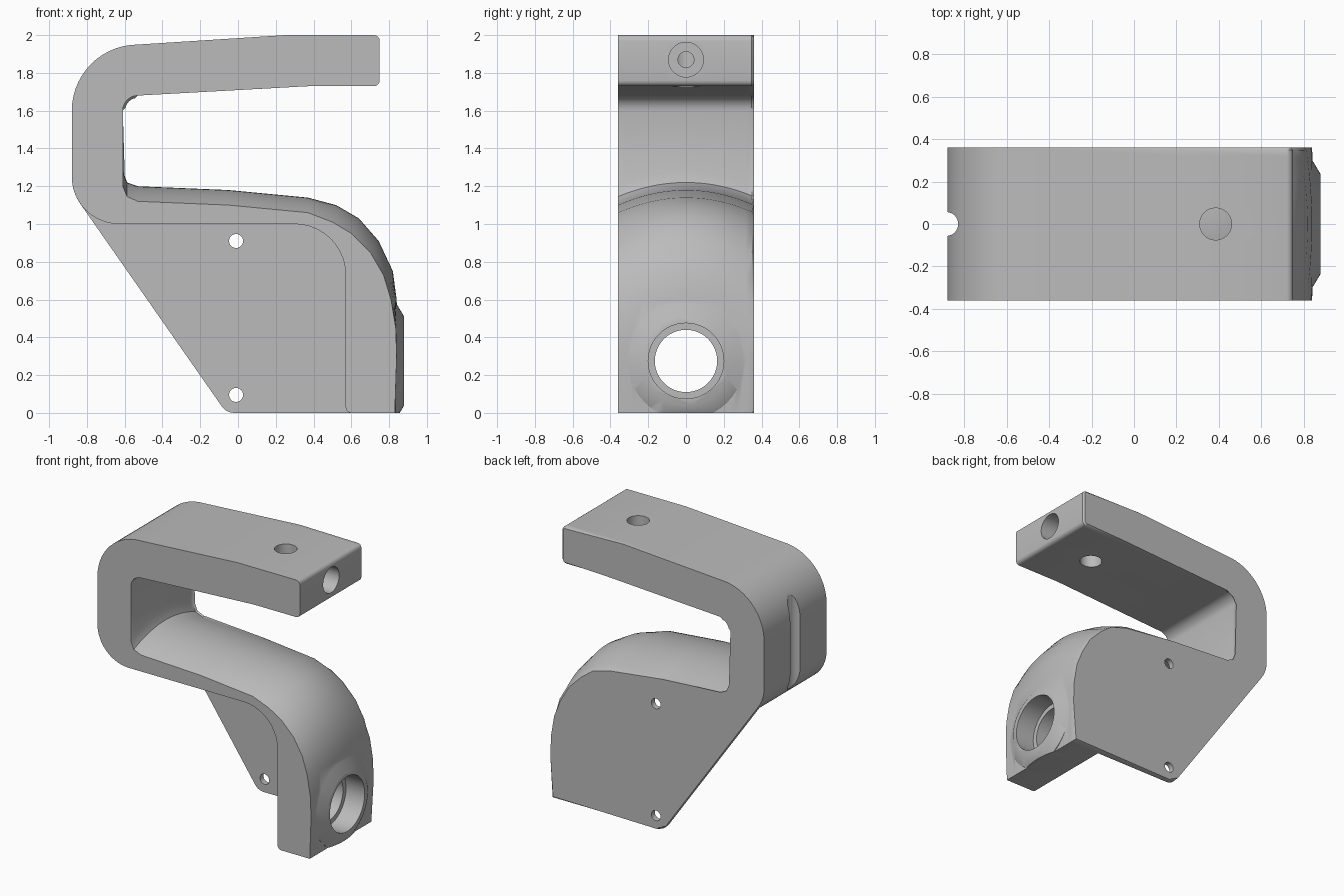
import bpy, bmesh
from math import sin, cos, radians
from mathutils import Matrix, Vector

default = bpy.data.objects.get("Cube")
if default:
    bpy.data.objects.remove(default)

GREY = (0.5, 0.5, 0.5, 1)
grey = bpy.data.materials.new("satin_grey")
grey.use_nodes = True
grey.diffuse_color = GREY
grey.node_tree.nodes["Principled BSDF"].inputs["Base Color"].default_value = GREY

HALF = 0.36        # half width of the bracket
PLATE_Y = 0.32     # inner face of the side plate


def arc(cx, cz, r, start, end, n=8):
    angles = [radians(start + (end - start) * i / n) for i in range(n + 1)]
    return [(cx + r * cos(a), cz + r * sin(a)) for a in angles]


def finish(bm, name):
    bmesh.ops.recalc_face_normals(bm, faces=bm.faces)
    mesh = bpy.data.meshes.new(name)
    bm.to_mesh(mesh)
    bm.free()
    mesh.materials.append(grey)
    obj = bpy.data.objects.new(name, mesh)
    bpy.context.collection.objects.link(obj)
    return obj


def sweep(name, profile, stations, back_bevel=0):
    """Loft an x-z profile, which may vary with y, through the stations."""
    bm = bmesh.new()
    rings = [[bm.verts.new((x, y, z)) for x, z in profile(y)] for y in stations]
    for a, b in zip(rings, rings[1:]):
        for i in range(len(a)):
            j = (i + 1) % len(a)
            bm.faces.new((a[i], a[j], b[j], b[i]))
    bm.faces.new(rings[0])
    back = bm.faces.new(rings[-1])
    if back_bevel:
        bmesh.ops.bevel(bm, geom=list(back.edges), offset=back_bevel,
                        segments=1, affect='EDGES', clamp_overlap=True)
    return finish(bm, name)


def cylinder(name, start, end, r1, r2=None, sides=48):
    start, end = Vector(start), Vector(end)
    axis = end - start
    bm = bmesh.new()
    bmesh.ops.create_cone(
        bm, cap_ends=True, segments=sides, radius1=r1,
        radius2=r1 if r2 is None else r2, depth=axis.length,
        matrix=Matrix.Translation((start + end) / 2)
        @ axis.to_track_quat('Z', 'Y').to_matrix().to_4x4())
    return finish(bm, name)


def combine(target, tool, operation):
    tool.hide_render = True
    mod = target.modifiers.new("join", 'BOOLEAN')
    mod.operation, mod.object, mod.solver = operation, tool, 'EXACT'
    bpy.context.view_layer.objects.active = target
    bpy.ops.object.modifier_apply(modifier=mod.name)
    bpy.data.objects.remove(tool)


# Crowned shoulder: edge line and centre line
edge_line = [(.83, 0), (.84, .3), (.835, .45), (.81, .6), (.77, .73), (.7, .85),
             (.6, .95), (.5, 1.01), (.37, 1.06), (-.05, 1.1), (-.53, 1.12),
             (-.587, 1.145), (-.61, 1.2)]
centre_line = [(.83, 0), (.845, .3), (.845, .45), (.84, .6), (.82, .75), (.745, .91),
               (.64, 1.03), (.52, 1.1), (.37, 1.14), (-.05, 1.18), (-.53, 1.2),
               (-.587, 1.22), (-.61, 1.28)]

# Upper hook, from the inside of the throat round to the back
hook = (arc(-.53, 1.6, .08, 180, 90) + [(.38, 1.73)]
        + arc(.72, 1.76, .03, -90, 0, 4) + arc(.72, 1.97, .03, 0, 90, 4)
        + [(.25, 2)] + arc(-.53, 1.6, .35, 90, 180, 14))
# Underside of the strap and outline of the plate
strap_under = (arc(-.63, 1.25, .25, 180, 270, 10) + arc(.3, .73, .27, 90, 0, 10)
               + arc(.6, .03, .03, 180, 270, 4))
plate_under = arc(-.63, 1.25, .25, 180, 215, 5) + arc(-.02, .08, .08, 215, 270, 5)


def shoulder(y):
    k = 1 - (y / HALF) ** 2
    return [(a + (c - a) * k, b + (d - b) * k)
            for (a, b), (c, d) in zip(edge_line, centre_line)]


steps = 16
body_ys = [-HALF + (PLATE_Y + HALF) * i / steps for i in range(steps + 1)]
body = sweep("hook_body", lambda y: shoulder(y) + hook + strap_under, body_ys)
plate = sweep("side_plate", lambda y: shoulder(y) + hook + plate_under,
              [PLATE_Y, HALF], 0.012)

# Boss around the large bore, trimmed level with the base
boss = cylinder("boss", (.835, 0, .275), (.88, 0, .275), .31, .235)
root = cylinder("boss_root", (.7, 0, .275), (.835, 0, .275), .31)
combine(boss, root, 'UNION')
trim = sweep("trim", lambda y: [(.5, -.5), (1.2, -.5), (1.2, 0), (.5, 0)], [-1, 1])
combine(boss, trim, 'DIFFERENCE')
combine(body, boss, 'UNION')

# Bores: stepped boss bore, stepped arm-end bore, vertical arm hole, back groove
for start, end, radius in [
        ((.4, 0, .275), (1, 0, .275), .165),
        ((.73, 0, .275), (1, 0, .275), .2),
        ((.56, 0, 1.87), (.9, 0, 1.87), .092),
        ((.385, 0, 1.87), (.9, 0, 1.87), .042),
        ((.385, 0, 1.6), (.385, 0, 2.2), .075),
        ((-.885, 0, .8), (-.885, 0, 2.2), .056)]:
    combine(body, cylinder("bore", start, end, radius), 'DIFFERENCE')

# Screw holes in the plate
for z in (.095, .91):
    hole = cylinder("screw_hole", (-.01, .2, z), (-.01, .5, z), .037, sides=32)
    combine(plate, hole, 'DIFFERENCE')

# Smooth curved faces, keep machined edges crisp
for obj in (body, plate):
    bpy.ops.object.select_all(action='DESELECT')
    obj.select_set(True)
    bpy.context.view_layer.objects.active = obj
    bpy.ops.object.shade_smooth_by_angle(angle=radians(32))
